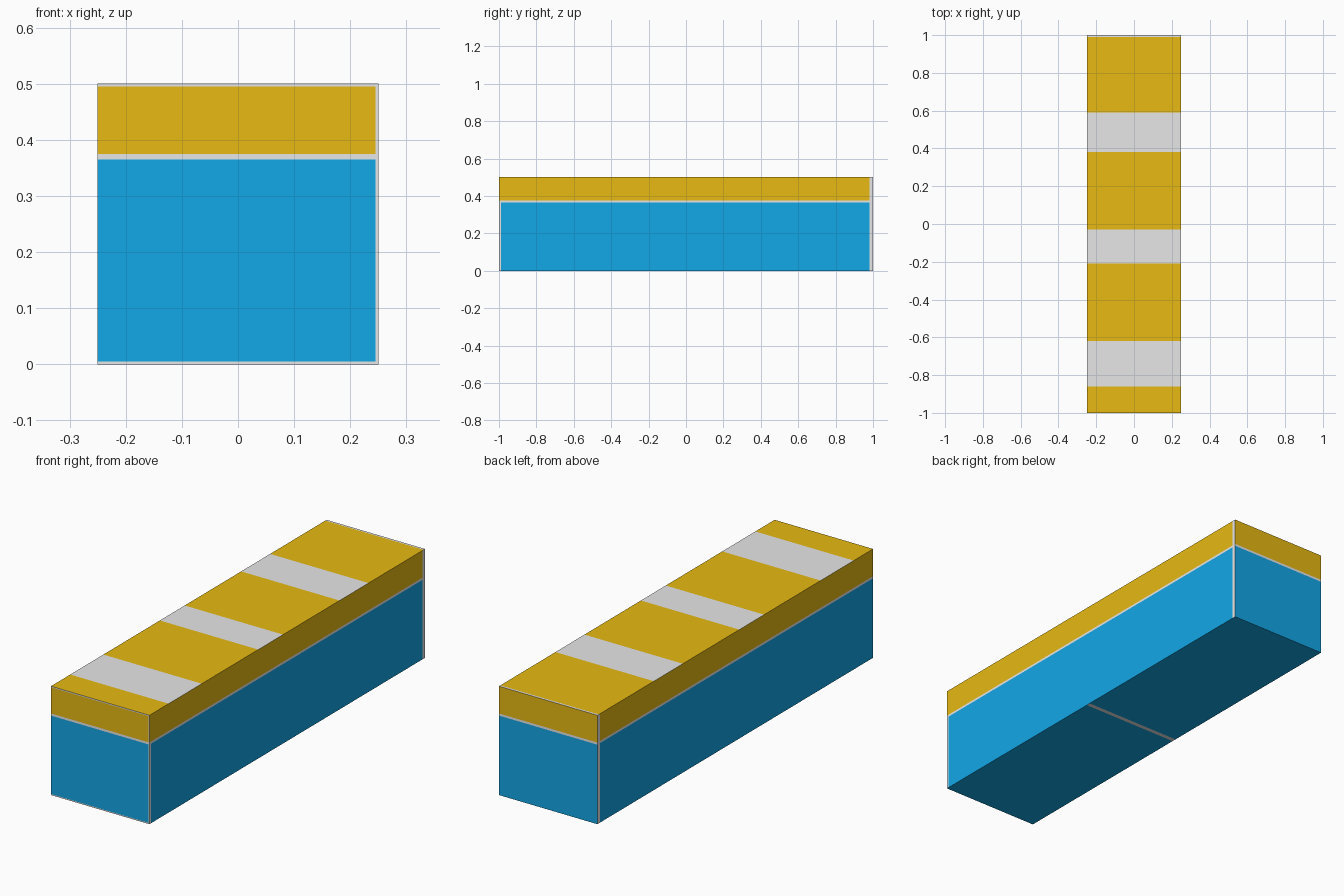
import bpy, bmesh
from mathutils import Vector

if "Cube" in bpy.data.objects:
    bpy.data.objects.remove(bpy.data.objects["Cube"])


def material(name, rgb):
    m = bpy.data.materials.new(name)
    m.diffuse_color = (*rgb, 1)
    m.use_nodes = True
    m.node_tree.nodes["Principled BSDF"].inputs["Base Color"].default_value = m.diffuse_color
    return m


GREY, YELLOW, BLUE = 0, 1, 2
mats = [material("light_grey", (0.8, 0.8, 0.8)),
        material("golden_yellow", (0.8, 0.487, 0.006)),
        material("bright_blue", (0.006, 0.39, 0.8))]

W, L, H = 0.25, 1.0, 0.5
TOP_STRIPES = [(-1, -0.86), (-0.62, -0.21), (-0.03, 0.38), (0.59, 0.99)]
SEAM = (-0.03, -0.01)          # grey line under the block
BAND = (0.365, 0.375)          # grey line between blue and yellow

# Block body
bm = bmesh.new()
bmesh.ops.create_cube(bm, size=1)
for v in bm.verts:
    v.co = Vector((v.co.x * 2 * W, v.co.y * 2 * L, (v.co.z + 0.5) * H))

# Cut lines for the painted areas
y_cuts = {y for s in TOP_STRIPES for y in s if y > -1} | set(SEAM) | {-0.99, 0.98}
cuts = [((0, y, 0), (0, 1, 0)) for y in sorted(y_cuts)]
cuts += [((0, 0, z), (0, 0, 1)) for z in (0.005, *BAND, 0.495)]
cuts += [((0.245, 0, 0), (1, 0, 0))]
for co, no in cuts:
    bmesh.ops.bisect_plane(bm, geom=bm.verts[:] + bm.edges[:] + bm.faces[:],
                           dist=1e-5, plane_co=co, plane_no=no)
bm.normal_update()


def paint(f):
    c, n = f.calc_center_median(), f.normal
    if n.z > 0.5:              # striped top
        return YELLOW if any(a < c.y < b for a, b in TOP_STRIPES) else GREY
    if n.z < -0.5:             # underside
        return GREY if SEAM[0] < c.y < SEAM[1] else BLUE
    if BAND[0] < c.z < BAND[1]:
        return GREY
    upper = c.z > BAND[1]
    if abs(n.x) > 0.5:         # long sides, bare at the end corners
        if c.y > 0.98 or (n.x > 0 and c.y < -0.99 and not upper):
            return GREY
    elif n.y < 0 and (c.x > 0.245 or c.z > 0.495 or c.z < 0.005):
        return GREY            # thin rim of the front
    return YELLOW if upper else BLUE


for f in bm.faces:
    f.material_index = paint(f)

mesh = bpy.data.meshes.new("striped_block")
bm.to_mesh(mesh)
bm.free()
for m in mats:
    mesh.materials.append(m)
bpy.context.collection.objects.link(bpy.data.objects.new("striped_block", mesh))
